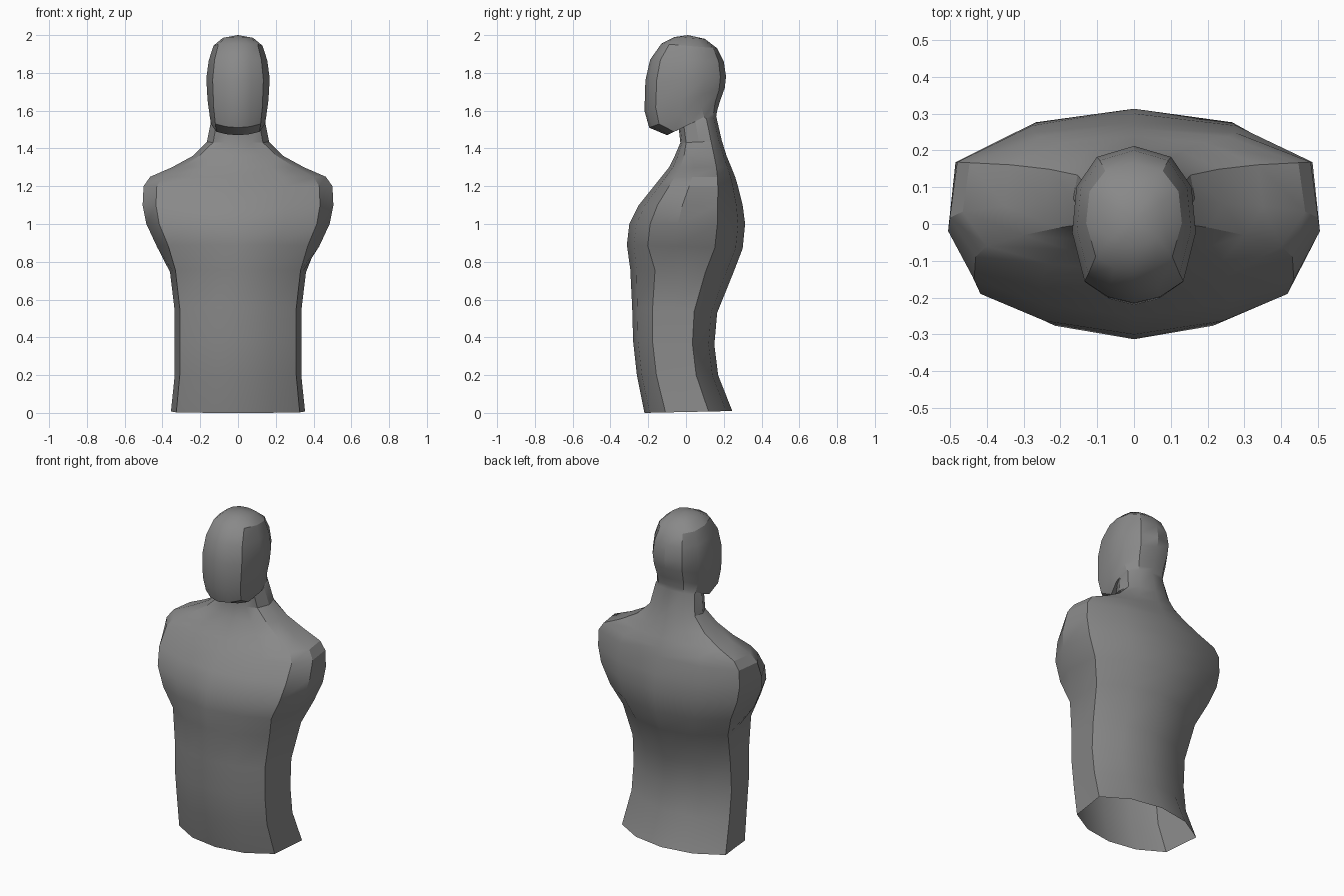
import bpy
import bmesh
import math

# Remove the default cube only
default_cube = bpy.data.objects.get("Cube")
if default_cube:
    bpy.data.objects.remove(default_cube, do_unlink=True)


def make_material(name, colour):
    material = bpy.data.materials.new(name)
    material.use_nodes = True
    material.diffuse_color = colour
    shader = material.node_tree.nodes["Principled BSDF"]
    shader.inputs["Base Color"].default_value = colour
    return material


# Half cross-sections: (share of half width, share of depth from front to back)
WAIST = [(0, 0), (.5, .06), (.92, .24), (.96, .5), (1, .73), (.55, .93), (0, 1)]
CHEST = [(0, 0), (.5, .06), (.86, .18), (1, .42), (.96, .76), (.55, .94), (0, 1)]
HEAD = [(0, 0), (.42, .04), (.8, .14), (1, .45), (.93, .74), (.6, .93), (0, 1)]

# Each ring: half width, front y, front z, back y, back z
waist_rings = [
    (.355, -.22, 0, .245, .01),
    (.335, -.26, .2, .17, .2),
    (.335, -.28, .38, .15, .36),
    (.335, -.285, .56, .165, .53),
    (.36, -.295, .76, .25, .74),
]
chest_rings = [
    (.43, -.313, .89, .3, .87),
    (.485, -.3, 1, .313, 1),
    (.505, -.25, 1.1, .3, 1.1),
    (.5, -.17, 1.2, .275, 1.2),
    (.465, -.13, 1.25, .26, 1.25),
    (.35, -.09, 1.3, .24, 1.3),
    (.24, -.06, 1.36, .215, 1.36),
]
head_rings = [
    (.165, -.03, 1.43, .19, 1.44),
    (.143, -.04, 1.52, .16, 1.57),
    (.143, -.1, 1.47, .165, 1.6),
    (.15, -.195, 1.51, .18, 1.65),
    (.161, -.22, 1.6, .205, 1.72),
    (.168, -.215, 1.76, .212, 1.78),
    (.155, -.19, 1.87, .2, 1.86),
    (.13, -.13, 1.955, .165, 1.93),
    (.08, -.06, 1.99, .1, 1.98),
]


def add_ring(bm, section, ring):
    """Add one closed, mirrored ring that may lean from front to back."""
    half_width, front_y, front_z, back_y, back_z = ring
    mirrored = [(-x, depth) for x, depth in reversed(section[1:-1])]
    verts = []
    for x, depth in section + mirrored:
        y = front_y + (back_y - front_y) * depth
        z = front_z + (back_z - front_z) * depth
        verts.append(bm.verts.new((x * half_width, y, z)))
    return verts


def bridge(bm, lower, upper):
    """Join two rings with a band of quads."""
    count = len(lower)
    for i in range(count):
        j = (i + 1) % count
        bm.faces.new((lower[i], lower[j], upper[j], upper[i]))


def close_top(bm, ring, location):
    """Close a ring with a fan of triangles."""
    tip = bm.verts.new(location)
    for i, vert in enumerate(ring):
        bm.faces.new((vert, ring[(i + 1) % len(ring)], tip))


# Body, neck and head as one skin, open at the waist
bm = bmesh.new()
loops = []
for section, rings in ((WAIST, waist_rings), (CHEST, chest_rings), (HEAD, head_rings)):
    loops += [add_ring(bm, section, ring) for ring in rings]
for lower, upper in zip(loops, loops[1:]):
    bridge(bm, lower, upper)
close_top(bm, loops[-1], (0, .01, 2))

mesh = bpy.data.meshes.new("torso_and_head")
bm.to_mesh(mesh)
bm.free()
mesh.materials.append(make_material("mid_grey", (.25, .25, .25, 1)))

torso = bpy.data.objects.new("torso_and_head", mesh)
bpy.context.collection.objects.link(torso)

# Smooth skin with sharp creases
bpy.ops.object.select_all(action="DESELECT")
torso.select_set(True)
bpy.context.view_layer.objects.active = torso
bpy.ops.object.shade_smooth_by_angle(angle=math.radians(30))
